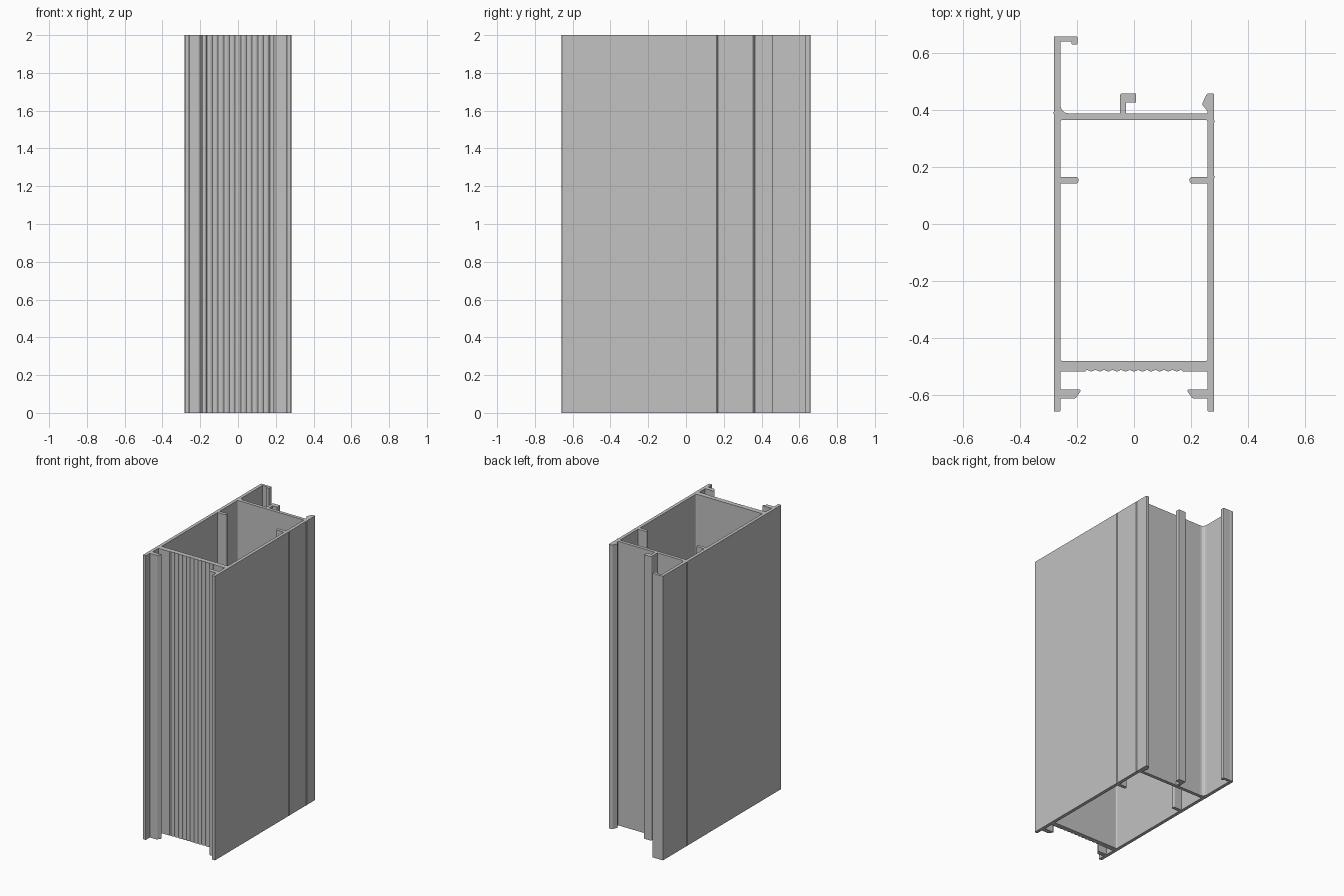
import bpy
import bmesh
from math import sin, cos, pi
from mathutils import Vector

HEIGHT = 2.0
OUT, INN = 0.281, 0.258          # outer and inner faces of the side walls
BACK, FRONT = 0.658, -0.658      # ends of the long wall
BACK_WEB = (0.365, 0.388)
FRONT_WEB = (-0.517, -0.481)
TIP = 0.458                      # end of the short wall and centre hook

cube = bpy.data.objects.get("Cube")
if cube:
    bpy.data.objects.remove(cube, do_unlink=True)

metal = bpy.data.materials.new("plain grey metal")
metal.use_nodes = True
grey = (0.54, 0.54, 0.54, 1.0)
metal.diffuse_color = grey
metal.node_tree.nodes["Principled BSDF"].inputs["Base Color"].default_value = grey


def rounded(points, steps=4):
    """Outline with the corners given as (x, y, radius) rounded off."""
    outline = []
    count = len(points)
    for i, p in enumerate(points):
        corner = Vector(p[:2])
        if len(p) < 3:
            outline.append(corner)
            continue
        before = Vector(points[i - 1][:2])
        after = Vector(points[(i + 1) % count][:2])
        a = corner + (before - corner).normalized() * p[2]
        b = corner + (after - corner).normalized() * p[2]
        for k in range(steps + 1):
            t = k / steps
            outline.append(a * (1 - t) ** 2 + corner * 2 * t * (1 - t) + b * t ** 2)
    return outline


def extrude(name, points, side=1):
    """Full-height bar from a section; side=-1 mirrors it across x."""
    bm = bmesh.new()
    face = bm.faces.new([bm.verts.new((p[0] * side, p[1], 0)) for p in rounded(points)])
    top = bmesh.ops.extrude_face_region(bm, geom=[face])["geom"]
    bmesh.ops.translate(bm, vec=(0, 0, HEIGHT),
                        verts=[g for g in top if isinstance(g, bmesh.types.BMVert)])
    bmesh.ops.recalc_face_normals(bm, faces=bm.faces)
    mesh = bpy.data.meshes.new(name)
    bm.to_mesh(mesh)
    bm.free()
    mesh.materials.append(metal)
    obj = bpy.data.objects.new(name, mesh)
    bpy.context.collection.objects.link(obj)
    parts.append(obj)


def fillet(name, y, up, r, side):
    """Concave fillet between a wall's inner face and a web."""
    arc = [(INN - r + r * sin(k * pi / 8), y + up * (r - r * cos(k * pi / 8)))
           for k in range(5)]
    extrude(name, [(INN, y)] + arc, side)


parts = []

# Side walls: long one at -x, short one with a hooked nose at +x
c = 0.005
extrude("right_wall", [(-OUT, FRONT, c), (-INN, FRONT, c),
                       (-INN, BACK - 0.018), (-INN, BACK, 0.001), (-OUT, BACK, c)])
extrude("left_wall", [(INN, FRONT, c), (OUT, FRONT, c), (OUT, TIP, c),
                      (0.256, TIP, 0.008), (0.238, 0.42, 0.006), (INN, 0.395)])

# Fine marking ribs on the outside of the walls
for name, y, side in (("left_rib_front", 0.165, 1), ("left_rib_back", 0.36, 1),
                      ("right_rib", 0.39, -1)):
    extrude(name, [(OUT, y - 0.004), (OUT + 0.003, y), (OUT, y + 0.004)], side)

# Back web closing the chamber
lo, hi = BACK_WEB
extrude("back_web", [(-INN, lo), (INN, lo), (INN, hi), (-INN, hi)])

# Front web with a band of shallow ridges on its outer face
lo, hi = FRONT_WEB
ridges, per, half = 11, 6, 0.165
band = []
for k in range(ridges * per + 1):
    t = k / (ridges * per)
    band.append((-half + 2 * half * t, lo + 0.006 - 0.006 * abs(sin(pi * t * ridges))))
extrude("front_web", [(-INN, hi), (-INN, lo), (-half - 0.005, lo)] + band
        + [(half + 0.005, lo), (INN, lo), (INN, hi)])

# Parts on both sides: inner ledges, front lips and corner fillets
for label, side in (("left", 1), ("right", -1)):
    extrude(label + "_inner_ledge", [(INN, 0.142), (0.195, 0.142, 0.01),
                                     (0.195, 0.165, 0.01), (INN, 0.165)], side)
    extrude(label + "_front_lip", [(INN, -0.612), (0.205, -0.612, 0.006),
                                   (0.184, -0.581, 0.008), (INN, -0.581)], side)
    fillet(label + "_front_web_fillet", FRONT_WEB[1], 1, 0.008, side)
    fillet(label + "_back_web_fillet", BACK_WEB[0], -1, 0.008, side)
fillet("right_outer_fillet", BACK_WEB[1], 1, 0.028, -1)

# Hook at the end of the long wall
extrude("back_hook", [(-INN, BACK - 0.018), (-0.219, BACK - 0.018),
                      (-0.219, 0.63, 0.003), (-0.198, 0.63, 0.005),
                      (-0.198, BACK, 0.005), (-INN, BACK)])

# Centre hook standing on the back web
extrude("centre_hook", [(-0.049, BACK_WEB[1]), (-0.028, BACK_WEB[1]), (-0.028, 0.426),
                        (0.007, 0.426, 0.003), (0.007, TIP, 0.003), (-0.049, TIP, 0.008)])

# Smooth the small roundings, keep the corners crisp
for obj in bpy.context.view_layer.objects:
    obj.select_set(obj in parts)
bpy.context.view_layer.objects.active = parts[0]
bpy.ops.object.shade_smooth_by_angle(angle=pi / 6)
